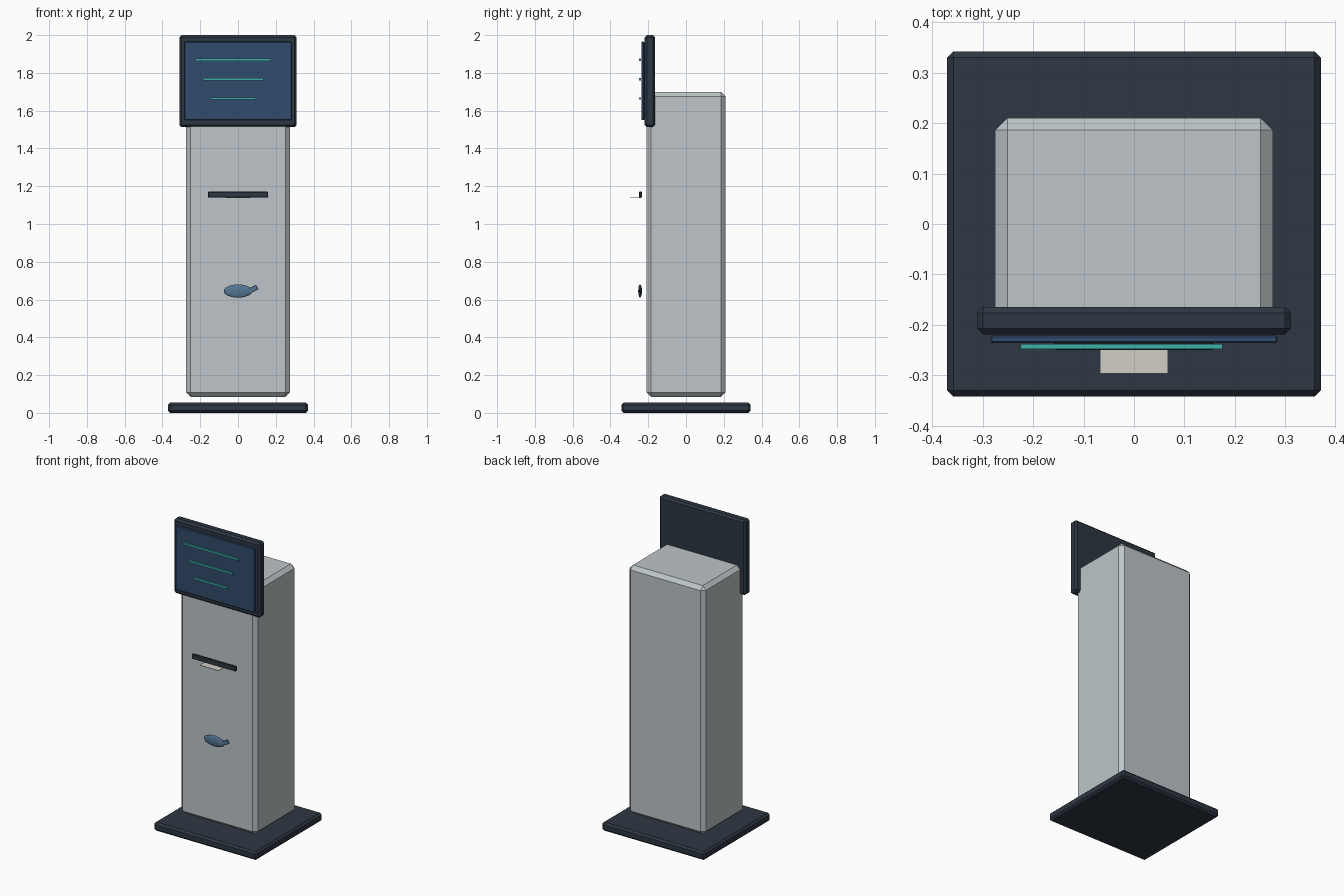
import bpy, math

if "Cube" in bpy.data.objects:
    bpy.data.objects.remove(bpy.data.objects["Cube"])


def material(name, rgb):
    m = bpy.data.materials.new(name)
    m.diffuse_color = (*rgb, 1)
    m.use_nodes = True
    m.node_tree.nodes["Principled BSDF"].inputs["Base Color"].default_value = m.diffuse_color
    return m


dark = material("dark_frame", (0.027, 0.038, 0.055))
shell = material("pale_shell", (0.51, 0.56, 0.58))
navy = material("screen_blue", (0.03, 0.07, 0.15))
teal = material("teal_light", (0.05, 0.43, 0.40))
cream = material("paper_cream", (0.65, 0.62, 0.57))
blue = material("fish_blue", (0.09, 0.18, 0.30))


def box(name, x, y, z, mat, chamfer=0, tilt=0):
    """Chamfered box from (min, max) ranges, optionally tilted about y."""
    spans = (x, y, z)
    bpy.ops.mesh.primitive_cube_add(size=1, location=[(a + b) / 2 for a, b in spans])
    ob = bpy.context.object
    ob.name = name
    ob.scale = [b - a for a, b in spans]
    bpy.ops.object.transform_apply(location=False, rotation=False, scale=True)
    ob.rotation_euler.y = tilt
    if chamfer:
        mod = ob.modifiers.new("chamfer", 'BEVEL')
        mod.width = chamfer
        mod.segments = 1
    ob.data.materials.append(mat)
    return ob


# Base plate and cabinet
box("base_plate", (-0.37, 0.37), (-0.342, 0.342), (0, 0.055), dark, 0.012)
box("cabinet", (-0.275, 0.275), (-0.21, 0.21), (0.085, 1.70), shell, 0.024)

# Display head
box("display_frame", (-0.311, 0.311), (-0.219, -0.164), (1.513, 2.0), dark, 0.012)
box("screen", (-0.284, 0.284), (-0.236, -0.221), (1.55, 1.965), navy, 0.003)
for i, half in enumerate((0.20, 0.16, 0.12)):
    z = 1.87 - 0.103 * i
    box(f"screen_line_{i + 1}", (-0.025 - half, -0.025 + half), (-0.248, -0.238),
        (z - 0.006, z + 0.006), teal)

# Ticket slot with paper
box("ticket_slot", (-0.158, 0.158), (-0.25, -0.234), (1.139, 1.171), dark, 0.003)
box("ticket_paper", (-0.067, 0.067), (-0.296, -0.236), (1.137, 1.140), cream)

# Fish emblem: flattened sphere body and tilted tail
bpy.ops.mesh.primitive_uv_sphere_add(segments=24, ring_count=12, radius=1,
                                     location=(0, -0.243, 0.645))
fish = bpy.context.object
fish.name = "fish_body"
fish.scale = (0.075, 0.010, 0.035)
bpy.ops.object.transform_apply(location=False, rotation=False, scale=True)
bpy.ops.object.shade_smooth()
fish.data.materials.append(blue)
box("fish_tail", (0.055, 0.105), (-0.248, -0.238), (0.642, 0.669), blue, 0.002,
    tilt=-math.radians(28))
